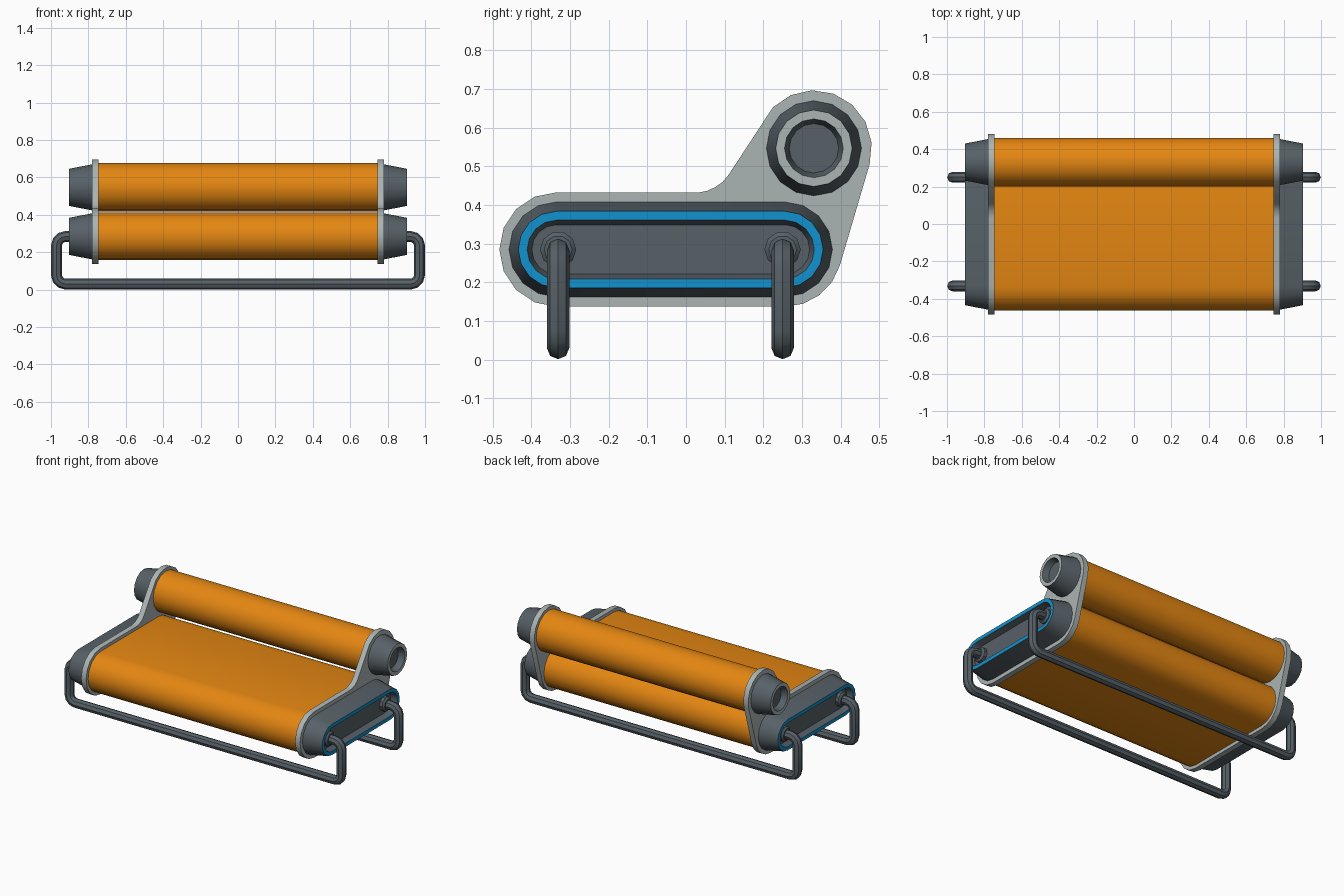
import bpy, bmesh, math
from math import cos, sin, radians

if "Cube" in bpy.data.objects:
    bpy.data.objects.remove(bpy.data.objects["Cube"])


def material(name, rgb):
    m = bpy.data.materials.new(name)
    m.diffuse_color = (*rgb, 1)
    m.use_nodes = True
    m.node_tree.nodes["Principled BSDF"].inputs["Base Color"].default_value = m.diffuse_color
    return m


ORANGE = material("orange", (0.78, 0.24, 0.006))
DARK = material("dark slate", (0.095, 0.12, 0.138))
LIGHT = material("light grey", (0.41, 0.46, 0.455))
BLUE = material("blue", (0.006, 0.29, 0.62))

# Centres (y, z) of the lower body ends and of the upper roller
FRONT, BACK, TOP = (-0.335, 0.285), (0.256, 0.285), (0.331, 0.547)


def arc(c, r, a0, a1, n):
    """n + 1 points on an arc, angles in degrees"""
    return [(c[0] + r * cos(radians(a0 + (a1 - a0) * i / n)),
             c[1] + r * sin(radians(a0 + (a1 - a0) * i / n))) for i in range(n + 1)]


def circle(c, r, n=16):
    return arc(c, r, 0, 360, n)[:-1]


def stadium(r):
    return arc(BACK, r, -90, 90, 8) + arc(FRONT, r, 90, 270, 8)


def smooth(ob):
    bpy.ops.object.select_all(action='DESELECT')
    ob.select_set(True)
    bpy.context.view_layer.objects.active = ob
    bpy.ops.object.shade_smooth_by_angle(angle=radians(32))


def loft(name, rings, mats, bands=None, mirror=False):
    """Join (x, outline) rings along x; bands gives the material of each band"""
    bm = bmesh.new()
    loops = [[bm.verts.new((x, y, z)) for y, z in pts] for x, pts in rings]
    for k in range(len(loops) - 1):
        a, b = loops[k], loops[k + 1]
        for i in range(len(a)):
            j = (i + 1) % len(a)
            f = bm.faces.new((a[i], a[j], b[j], b[i]))
            f.material_index = bands[k] if bands else 0
    bm.faces.new(loops[0])
    bm.faces.new(loops[-1])
    bmesh.ops.recalc_face_normals(bm, faces=bm.faces)
    me = bpy.data.meshes.new(name)
    bm.to_mesh(me)
    bm.free()
    for m in mats:
        me.materials.append(m)
    ob = bpy.data.objects.new(name, me)
    bpy.context.collection.objects.link(ob)
    smooth(ob)
    if mirror:
        ob.modifiers.new("mirror", 'MIRROR').use_axis = (True, False, False)
    return ob


# Orange lower body and upper roller
loft("lower_body", [(-0.76, stadium(0.127)), (0.76, stadium(0.127))], [ORANGE])
loft("upper_roller", [(-0.76, circle(TOP, 0.13)), (0.76, circle(TOP, 0.13))], [ORANGE])

# Side plates around both bodies, with a soft inner corner
R = 0.148
outline = (arc(FRONT, R, 90, 270, 8) + arc(BACK, R, -90, -16, 4)
           + arc(TOP, 0.15, -16, 135, 7)
           + [(0.11, 0.478), (0.095, 0.460), (0.075, 0.446), (0.055, 0.437), (0.035, 0.433)])
loft("side_plate", [(0.745, outline), (0.78, outline)], [LIGHT], mirror=True)

# Tapered end caps with a coloured rim and a recessed centre
profile = [(0.77, 0.125), (0.904, 0.099), (0.904, 0.076), (0.865, 0.064)]
loft("lower_end_cap", [(x, stadium(r)) for x, r in profile],
     [DARK, BLUE], [0, 1, 0], mirror=True)
loft("upper_end_cap", [(x, circle(TOP, r)) for x, r in profile],
     [DARK, LIGHT], [0, 1, 0], mirror=True)

# Bent tube legs, each running under the body from side to side
for label, y in (("front", -0.331), ("back", 0.250)):
    half = ([(0.86, 0.284)] + arc((0.923, 0.237), 0.047, 90, 0, 3)
            + arc((0.923, 0.077), 0.047, 0, -90, 3))
    path = half + [(-x, z) for x, z in reversed(half)]
    cu = bpy.data.curves.new(label + "_leg", 'CURVE')
    cu.dimensions = '3D'
    cu.bevel_depth = 0.029
    cu.bevel_resolution = 2
    cu.use_fill_caps = True
    sp = cu.splines.new('POLY')
    sp.points.add(len(path) - 1)
    for p, (x, z) in zip(sp.points, path):
        p.co = (x, y, z, 1)
    cu.materials.append(DARK)
    leg = bpy.data.objects.new(label + "_leg", cu)
    bpy.context.collection.objects.link(leg)
    bpy.ops.object.select_all(action='DESELECT')
    leg.select_set(True)
    bpy.context.view_layer.objects.active = leg
    bpy.ops.object.convert(target='MESH')
    smooth(bpy.context.view_layer.objects.active)
    # Collar where the leg enters the cap
    c = (y, 0.285)
    loft(label + "_collar", [(0.855, circle(c, 0.047, 10)), (0.885, circle(c, 0.047, 10)),
                             (0.895, circle(c, 0.036, 10))], [DARK], mirror=True)
